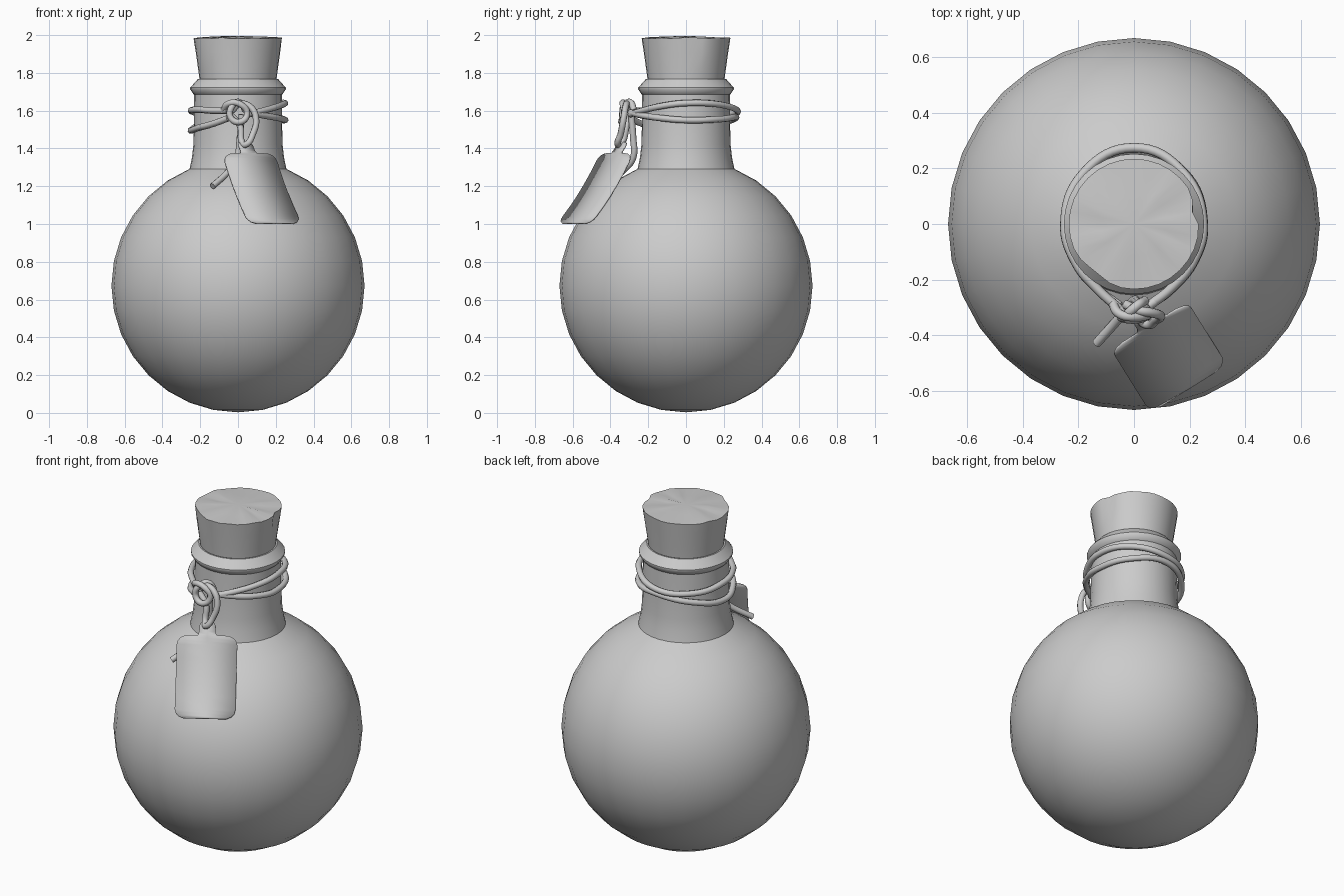
import bpy, math, random
from mathutils import Vector

if "Cube" in bpy.data.objects:
    bpy.data.objects.remove(bpy.data.objects["Cube"])

random.seed(4)
SEG = 32


def make_mesh(name, verts, faces, angle=35):
    me = bpy.data.meshes.new(name)
    me.from_pydata(verts, [], faces)
    me.update()
    ob = bpy.data.objects.new(name, me)
    bpy.context.collection.objects.link(ob)
    bpy.ops.object.select_all(action='DESELECT')
    bpy.context.view_layer.objects.active = ob
    ob.select_set(True)
    bpy.ops.object.shade_smooth_by_angle(angle=math.radians(angle))
    return ob


def lathe(name, profile, start_pole=None, end_pole=None, warp=None):
    """Revolve (radius, z) rings, listed upwards, with optional pole points."""
    verts, faces = [], []
    for i, (r, z) in enumerate(profile):
        for k in range(SEG):
            a = 2 * math.pi * k / SEG
            rr, zz = warp(i, a, r, z) if warp else (r, z)
            verts.append((rr * math.cos(a), rr * math.sin(a), zz))
    for i in range(len(profile) - 1):
        for k in range(SEG):
            a, b = i * SEG + k, i * SEG + (k + 1) % SEG
            faces.append((a, b, b + SEG, a + SEG))
    last = (len(profile) - 1) * SEG
    if start_pole is not None:
        verts.append((0, 0, start_pole))
        faces += [((k + 1) % SEG, k, len(verts) - 1) for k in range(SEG)]
    if end_pole is not None:
        verts.append((0, 0, end_pole))
        faces += [(last + k, last + (k + 1) % SEG, len(verts) - 1) for k in range(SEG)]
    return make_mesh(name, verts, faces)


def cord(name, points, radius=0.017):
    cu = bpy.data.curves.new(name, 'CURVE')
    cu.dimensions = '3D'
    cu.bevel_depth = radius
    cu.bevel_resolution = 2
    cu.resolution_u = 8
    cu.use_fill_caps = True
    sp = cu.splines.new('BEZIER')
    sp.bezier_points.add(len(points) - 1)
    for bp, p in zip(sp.bezier_points, points):
        bp.co = p
        bp.handle_left_type = bp.handle_right_type = 'AUTO'
    ob = bpy.data.objects.new(name, cu)
    bpy.context.collection.objects.link(ob)
    return ob


def polar(points):
    return [(r * math.cos(math.radians(a)), r * math.sin(math.radians(a)), z)
            for a, r, z in points]


# Round flask: sphere rings, flared shoulder, straight neck, bevelled lip
R, CZ = 0.67, 0.673
profile = []
for i in range(1, 15):
    t = math.radians(-90 + 11.25 * i)
    profile.append((R * math.cos(t), CZ + R * math.sin(t)))
profile += [(0.244, 1.35), (0.236, 1.42), (0.233, 1.55), (0.232, 1.685),
            (0.238, 1.69), (0.253, 1.713), (0.253, 1.722), (0.212, 1.768), (0.2, 1.768)]
flask = lathe("flask", profile, start_pole=CZ - R)
shell = flask.modifiers.new("glass_thickness", 'SOLIDIFY')
shell.thickness = 0.012
shell.offset = -1


# Cork: tapered stopper with chipped rim and uneven top
def chip(i, a, r, z):
    if i >= 3:
        def bump(deg, width):
            d = (math.degrees(a) - deg + 180) % 360 - 180
            return math.exp(-(d / width) ** 2)
        top = 1.0 if i >= 4 else 0.4
        r -= top * (0.02 * bump(13, 9) + 0.014 * bump(231, 16)) * r / 0.235
        z += random.uniform(-0.004, 0.004)
    return r, z


lathe("cork", [(0.185, 1.6), (0.203, 1.76), (0.211, 1.82), (0.224, 1.91),
               (0.235, 1.984), (0.12, 1.99)],
      start_pole=1.6, end_pole=1.995, warp=chip)

# Two cord turns round the neck
cord("upper_cord_turn", polar([
    (-80, 0.30, 1.58), (-60, 0.268, 1.60), (-30, 0.252, 1.625), (0, 0.249, 1.64),
    (45, 0.256, 1.632), (90, 0.275, 1.595), (135, 0.258, 1.585), (180, 0.249, 1.6),
    (215, 0.252, 1.605), (240, 0.268, 1.6), (260, 0.31, 1.6)]))
cord("lower_cord_turn", polar([
    (-80, 0.30, 1.59), (-60, 0.27, 1.575), (-30, 0.254, 1.56), (0, 0.25, 1.55),
    (45, 0.258, 1.555), (90, 0.266, 1.565), (135, 0.256, 1.53), (180, 0.25, 1.495),
    (215, 0.253, 1.51), (240, 0.268, 1.53), (260, 0.30, 1.56)]))

# Knot, hanging loop and loose tail
cord("knot", [
    (-0.08, -0.28, 1.595), (-0.05, -0.325, 1.638), (0.01, -0.335, 1.635),
    (0.048, -0.328, 1.585), (0.01, -0.342, 1.54), (-0.04, -0.338, 1.565),
    (-0.03, -0.33, 1.625), (0.01, -0.295, 1.645), (0.04, -0.275, 1.6)])
cord("tag_loop", [
    (-0.03, -0.29, 1.6), (0.01, -0.31, 1.635), (0.065, -0.32, 1.62),
    (0.095, -0.33, 1.56), (0.08, -0.345, 1.48), (0.04, -0.36, 1.42),
    (0.022, -0.34, 1.43), (0.01, -0.315, 1.52), (-0.04, -0.305, 1.58)])
cord("cord_tail", [
    (0.02, -0.29, 1.58), (0.01, -0.28, 1.46), (-0.005, -0.28, 1.35),
    (-0.05, -0.335, 1.28), (-0.135, -0.43, 1.2)])

# Label: rounded bent card with a narrow tab, hanging over the shoulder
rows = [(-0.075, 0.026), (-0.066, 0.038), (-0.05, 0.044), (-0.02, 0.044),
        (-0.002, 0.05), (0, 0.115), (0.012, 0.143), (0.03, 0.158), (0.05, 0.163)]
rows += [(0.05 + 0.071 * i, 0.163) for i in range(1, 5)]
rows += [(0.405, 0.163), (0.425, 0.158), (0.443, 0.143), (0.455, 0.115)]
across = Vector((0.85, 0.53, 0)).normalized()
out = Vector((0.53, -0.85, 0)).normalized()
up = Vector((0, 0, 1))
verts, faces = [], []
for v, half in rows:
    t = v / 0.455
    sag = 0.016 * 4 * t * (1 - t) if t > 0 else 0
    mid = -0.147 * across + out * (0.342 + 0.265 * t - 0.81 * sag) \
        + up * (1.372 - 0.37 * t - 0.58 * sag)
    verts += [mid - across * half, mid, mid + across * half]
for i in range(len(rows) - 1):
    for j in (0, 1):
        a = i * 3 + j
        faces.append((a, a + 3, a + 4, a + 1))
label = make_mesh("label", verts, faces)
card = label.modifiers.new("card_thickness", 'SOLIDIFY')
card.thickness = 0.008
card.offset = 0
